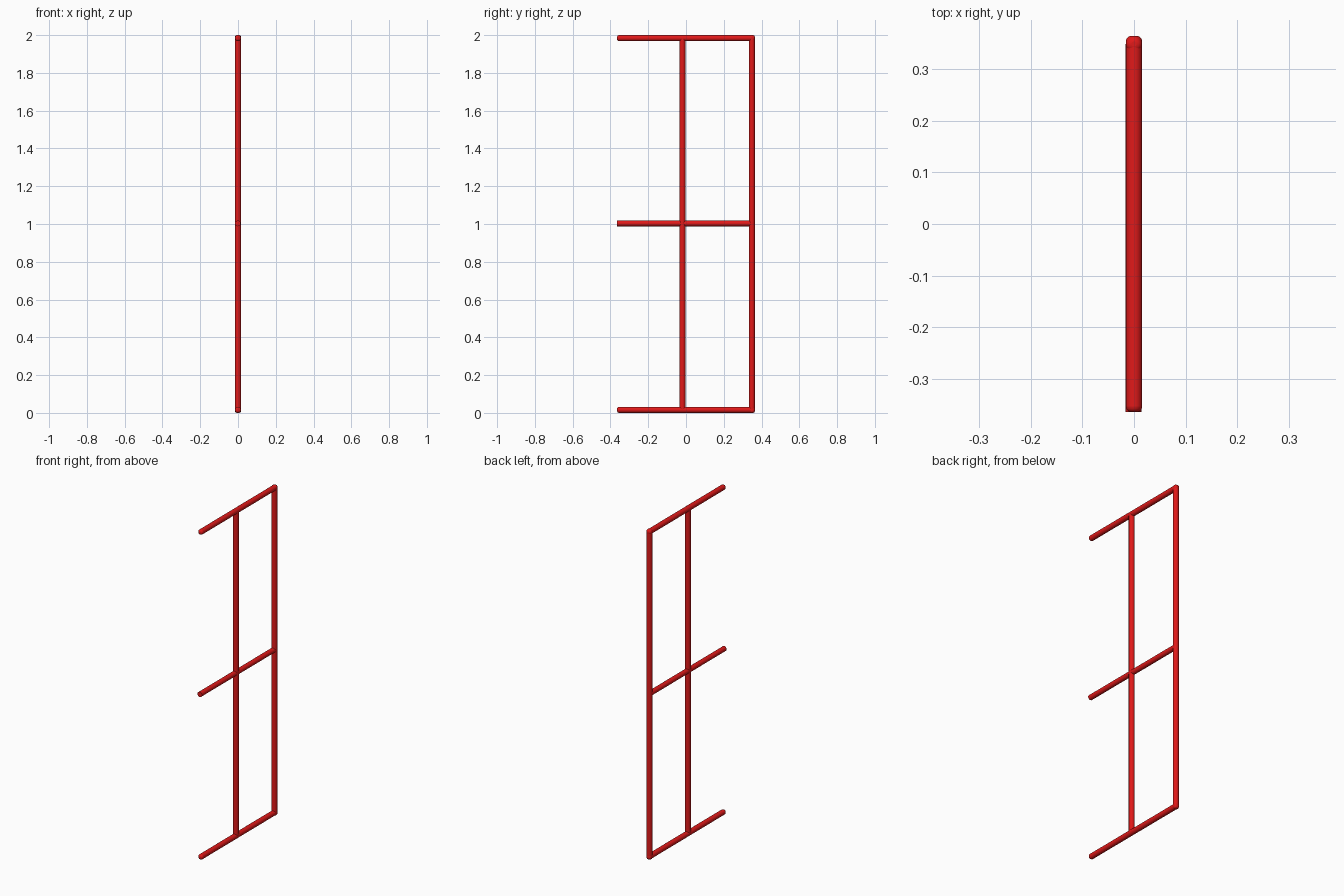
import bpy, math

if "Cube" in bpy.data.objects:
    bpy.data.objects.remove(bpy.data.objects["Cube"])

R = 0.016      # tube radius
HALF = 0.365   # half depth of the frame
TOP = 2.0

red = bpy.data.materials.new("red_paint")
red.diffuse_color = (0.75, 0.01, 0.01, 1)
red.use_nodes = True
red.node_tree.nodes["Principled BSDF"].inputs["Base Color"].default_value = red.diffuse_color


def tube(name, axis, start, end, offset, x=0.0, radius=R, rounded=True):
    """Tube along y or z from start to end; offset is the other coordinate."""
    mid = (start + end) / 2
    loc = (x, mid, offset) if axis == 'y' else (x, offset, mid)
    rot = (math.pi / 2, 0, 0) if axis == 'y' else (0, 0, 0)
    bpy.ops.mesh.primitive_cylinder_add(vertices=24, radius=radius,
                                        depth=end - start, location=loc, rotation=rot)
    ob = bpy.context.object
    ob.name = name
    ob.data.materials.append(red)
    bpy.ops.object.shade_smooth_by_angle(angle=math.radians(40))
    if rounded:
        # soft closed ends
        bev = ob.modifiers.new("round_ends", 'BEVEL')
        bev.width = 0.011
        bev.segments = 4
        bev.limit_method = 'ANGLE'
        bev.angle_limit = math.radians(60)
        bpy.ops.object.modifier_move_to_index(modifier=bev.name, index=0)
    return ob


# Horizontal rails
tube("bottom_rail", 'y', -HALF, HALF, R)
tube("top_rail", 'y', -HALF, HALF, TOP - R)
tube("middle_rail", 'y', -HALF, HALF - R, 1.003, x=-0.001, radius=0.0152, rounded=False)

# Upright posts
tube("back_post", 'z', 0, TOP, HALF - R)
tube("centre_post", 'z', R, TOP - R, -0.019, rounded=False)
